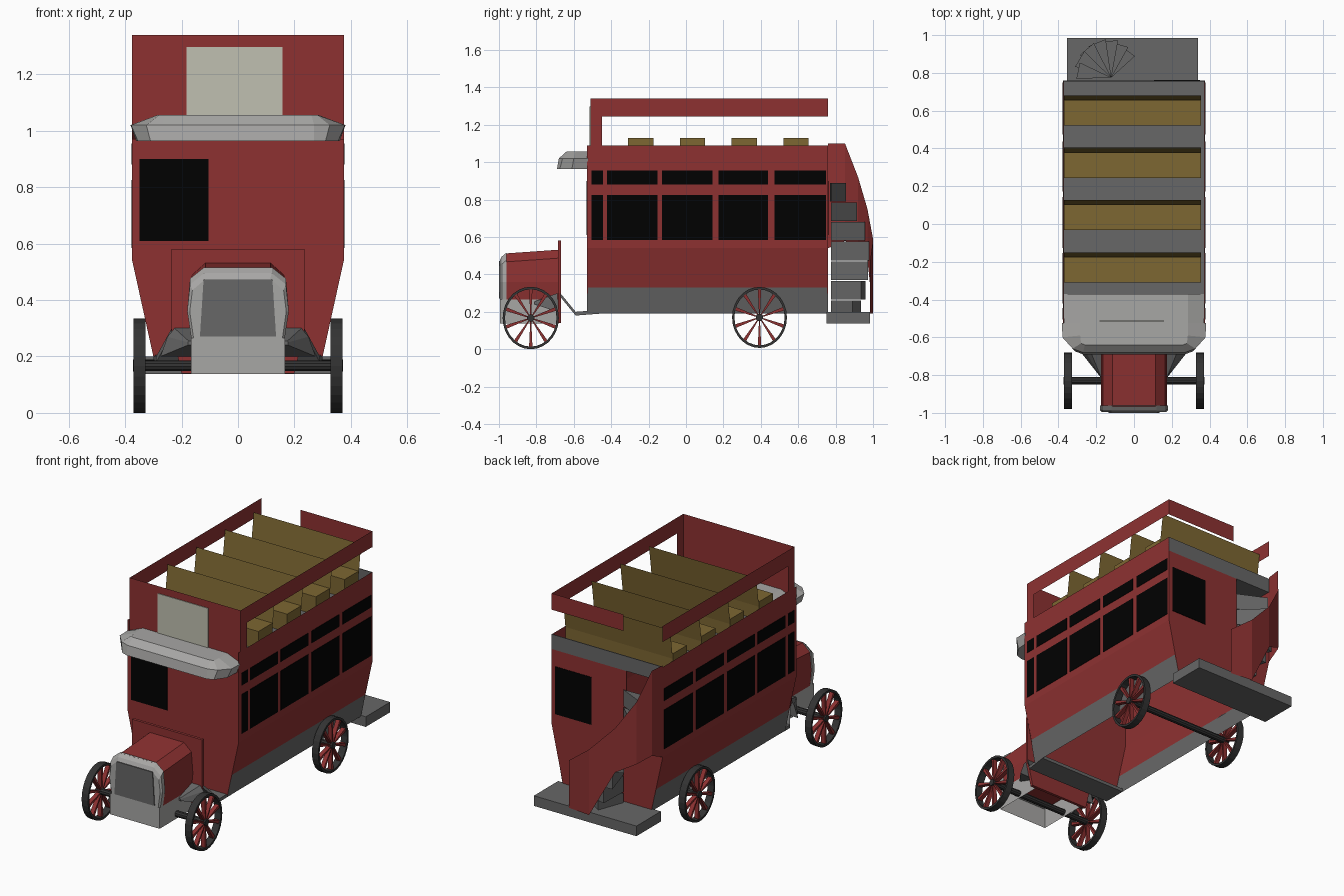
import bpy, bmesh, math
from mathutils import Vector

old = bpy.data.objects.get("Cube")
if old:
    bpy.data.objects.remove(old)


def material(name, r, g, b):
    m = bpy.data.materials.new(name)
    m.use_nodes = True
    m.diffuse_color = (r, g, b, 1)
    m.node_tree.nodes["Principled BSDF"].inputs["Base Color"].default_value = (r, g, b, 1)
    return m


RED = material("coach red", .27, .031, .031)
GREY = material("mid grey", .135, .135, .135)
LIGHT = material("light grey", .39, .385, .375)
BOARD = material("pale board", .53, .53, .44)
OLIVE = material("seat olive", .205, .135, .032)
DARK = material("tyre dark grey", .033, .033, .033)
BLACK = material("window black", .0003, .0003, .0003)


def mesh(name, verts, faces, mat):
    me = bpy.data.meshes.new(name)
    me.from_pydata([tuple(v) for v in verts], [], faces)
    me.materials.append(mat)
    bm = bmesh.new()
    bm.from_mesh(me)
    bmesh.ops.recalc_face_normals(bm, faces=bm.faces)
    bm.to_mesh(me)
    bm.free()
    ob = bpy.data.objects.new(name, me)
    bpy.context.collection.objects.link(ob)


def loft(name, rings, mat):
    """Skin matching rings of points and cap both ends."""
    n = len(rings[0])
    verts = [p for ring in rings for p in ring]
    faces = [list(range(n))[::-1], list(range(len(verts) - n, len(verts)))]
    for k in range(len(rings) - 1):
        for i in range(n):
            j = (i + 1) % n
            faces.append((k * n + i, k * n + j, k * n + n + j, k * n + n + i))
    mesh(name, verts, faces, mat)


def sheet(name, a, b, mat):
    """Thin open skin between two matching lines of points."""
    n = len(a)
    mesh(name, a + b, [(i, i + 1, n + i + 1, n + i) for i in range(n - 1)], mat)


def upright(name, p, q, z0, z1, mat):
    """Flat vertical sheet between two plan points."""
    sheet(name, [(*p, z0), (*q, z0)], [(*p, z1), (*q, z1)], mat)


def box(name, x0, x1, y0, y1, z0, z1, mat):
    ring = lambda z: [(x0, y0, z), (x1, y0, z), (x1, y1, z), (x0, y1, z)]
    loft(name, [ring(z0), ring(z1)], mat)


def sym(half):
    """Mirror a half outline of (x, z) points into a closed one."""
    return half + [(-x, z) for x, z in reversed(half)]


def at_y(outline, y):
    return [(x, y, z) for x, z in outline]


def prism_y(name, outline, y0, y1, mat):
    loft(name, [at_y(outline, y0), at_y(outline, y1)], mat)


def rod(name, p, q, r, mat, sides=10):
    p, q = Vector(p), Vector(q)
    d = (q - p).normalized()
    u = d.orthogonal().normalized()
    v = d.cross(u)
    angles = [2 * math.pi * i / sides for i in range(sides)]
    loft(name, [[c + (u * math.cos(a) + v * math.sin(a)) * r for a in angles] for c in (p, q)], mat)


# Body: hollow saloon of thin walls, open underneath, with chassis skirts
FRONT, BACK, W = -.53, .76, .375
SIDES = ((1, "left"), (-1, "right"))
for s, side in SIDES:
    wall = [(s * W, 1.09), (s * W, .54), (s * .328, .33)]
    skirt = [(s * .328, .33), (s * .3, .19)]
    sheet(side + "_wall", at_y(wall, FRONT), at_y(wall, BACK), RED)
    sheet(side + "_skirt", at_y(skirt, FRONT), at_y(skirt, BACK), GREY)
prism_y("front_wall", sym([(W, .97), (W, .54), (.3, .2)]), FRONT, FRONT + .005, RED)
prism_y("back_wall", [(W, 1.0), (W, .54), (.3, .2), (-.13, .2), (-.13, 1.0)], BACK - .005, BACK, RED)
prism_y("back_corner_panel", [(-.13, .2), (-.3, .2), (-W, .54), (-W, .62), (-.13, .62)], BACK - .005, BACK, RED)
box("upper_deck", -W + .003, W - .003, -.5, BACK - .005, 1.0, 1.02, GREY)
box("deck_back_edge", -W, W, BACK - .005, BACK, 1.0, 1.09, GREY)

# Windows as thin plates on the outside
bays = [(-.505, -.445), (-.422, -.153), (-.127, .142), (.173, .438), (.473, .748)]
for s, side in SIDES:
    for i, (a, b) in enumerate(bays):
        for row, z0, z1 in (("lower", .585, .825), ("upper", .88, .955)):
            box(f"{side}_{row}_window_{i + 1}", s * (W + .0008), s * (W + .003), a, b, z0, z1, BLACK)
box("front_window", -.35, -.105, FRONT - .003, FRONT + .002, .61, .9, BLACK)
box("back_window", .105, .35, BACK - .002, BACK + .003, .61, .9, BLACK)

# Canopy over the cab, its roof running back to the deck
low = [(.36, -.525), (.355, -.61), (.31, -.675), (.27, -.69)]
mid = [(.381, -.525), (.379, -.6), (.325, -.66), (.27, -.68)]
high = [(.285, -.525), (.285, -.59), (.28, -.632), (.26, -.64)]
loft("canopy", [[(x, y, z) for x, y in sym(h)] for h, z in ((low, .963), (mid, 1.02), (high, 1.056))], LIGHT)
prism_y("cab_roof", sym([(.285, 1.056), (W - .004, 1.02)]), -.525, -.37, LIGHT)

# Upper deck front panel, sign board and rails
upright("upper_front_panel", (-W, -.51), (W, -.51), 1.0, 1.34, RED)
box("sign_board", -.183, .158, -.515, -.511, 1.05, 1.297, BOARD)
for s, side in SIDES:
    upright(side + "_rail", (s * W, -.51), (s * W, BACK), 1.243, 1.34, RED)
    upright(side + "_rail_post", (s * W, -.51), (s * W, -.45), 1.09, 1.243, RED)
upright("back_rail", (-.11, BACK), (W, BACK), 1.24, 1.34, RED)

# Benches with leaning backs
for i in range(4):
    y = -.31 + i * .277
    box(f"bench_seat_{i + 1}", -.37, .355, y, y + .135, 1.02, 1.13, OLIVE)
    sheet(f"bench_back_{i + 1}", [(-.37, y + .135, 1.1), (.355, y + .135, 1.1)],
          [(-.37, y + .16, 1.285), (.355, y + .16, 1.285)], OLIVE)

# Bonnet, radiator, open apron and dashboard
hood = lambda y, top: at_y(sym([(.115, top), (.165, top - .045), (.175, .36), (.165, .26)]), y)
loft("bonnet", [hood(-.965, .512), hood(-.68, .532)], RED)
shell = lambda y, k, top: [(x * k, y, z) for x, z in sym([(.12, top), (.17, top - .04), (.18, .36), (.165, .26)])]
loft("radiator_shell", [shell(-.995, .95, .475), shell(-.985, 1, .495), shell(-.96, 1, .516)], LIGHT)
prism_y("radiator_grille", sym([(.122, .472), (.135, .27)]), -1, -.994, GREY)
apron = [(.167, -.685), (.167, -.995), (-.167, -.995), (-.167, -.685)]
sheet("front_apron", [(x, y, .137) for x, y in apron], [(x, y, .265) for x, y in apron], LIGHT)
prism_y("dashboard", sym([(.237, .58), (.237, .3), (.2, .14)]), -.685, -.668, RED)

# Footboard behind the dashboard and tapered wings ahead of it
path = [(.235, -.672, .28), (.29, -.59, .18), (.3, -.46, .19)]
loft("footboard", [[(w, y, z), (-w, y, z), (-w, y, z + .02), (w, y, z + .02)] for w, y, z in path], GREY)
for s, side in SIDES:
    back = [(s * .165, .3), (s * .225, .3), (s * .25, .27), (s * .275, .2), (s * .165, .2)]
    tip = [(s * .165, .255), (s * .175, .255), (s * .178, .25), (s * .178, .24), (s * .165, .24)]
    loft(side + "_wing", [at_y(back, -.687), at_y(tip, -.81)], GREY)

# Rear platform and winding stairs
box("rear_platform", -.355, .338, BACK - .01, .985, .138, .2, GREY)
cx, cy = -.12, .775
for i in range(7):
    a = math.radians(56 + i * 18.7)
    top = .26 + i * .105
    r = (.17, .185, .2, .205, .205, .2, .185)[i]
    pts = [(cx, cy)] + [(cx + r * math.cos(a + t), cy + r * math.sin(a + t)) for t in (-.24, .24)]
    loft(f"stair_step_{i + 1}", [[(x, y, z) for x, y in pts] for z in (max(.2, top - .1), top)], GREY)

# Curved guard following the stairs: x, y, bottom, top
guard = [(.1, .985, .19, .48), (-.045, 1, .19, .59), (-.2, .97, .48, .75),
         (-.31, .92, .54, .92), (-.365, .85, .58, 1.1), (-W, BACK, .54, 1.1)]
sheet("stair_guard", [(x, y, z) for x, y, z, t in guard], [(x, y, t) for x, y, z, t in guard], RED)


# Wheels
def wheel(name, s, y0, cz, rad):
    n = 28
    k = .9

    def pt(x, r, a):
        return (s * x, y0 + k * r * math.cos(a), cz + r * math.sin(a))

    section = [(.327, rad), (.37, rad), (.37, rad - .014), (.327, rad - .014)]
    verts = [pt(x, r, 2 * math.pi * i / n) for i in range(n) for x, r in section]
    faces = [(4 * i + j, 4 * i + (j + 1) % 4, 4 * ((i + 1) % n) + (j + 1) % 4, 4 * ((i + 1) % n) + j)
             for i in range(n) for j in range(4)]
    mesh(name + "_tyre", verts, faces, DARK)
    for i in range(10):
        a = math.pi * (i + .5) / 5
        ring = lambda r, da: [pt(x, r, a + d) for x, d in ((.337, -da), (.363, -da), (.363, da), (.337, da))]
        loft(f"{name}_spoke_{i + 1}", [ring(.015, .2), ring(rad - .012, .065)], RED)
    rod(name + "_hub", (s * .328, y0, cz), (s * .372, y0, cz), .02, DARK)


for end, y, cz, rad in (("front", -.83, .167, .167), ("rear", .393, .17, .163)):
    for s, side in SIDES:
        wheel(f"{end}_{side}_wheel", s, y, cz, rad)
    rod(end + "_axle", (-.36, y, cz), (.36, y, cz), .019, DARK)
